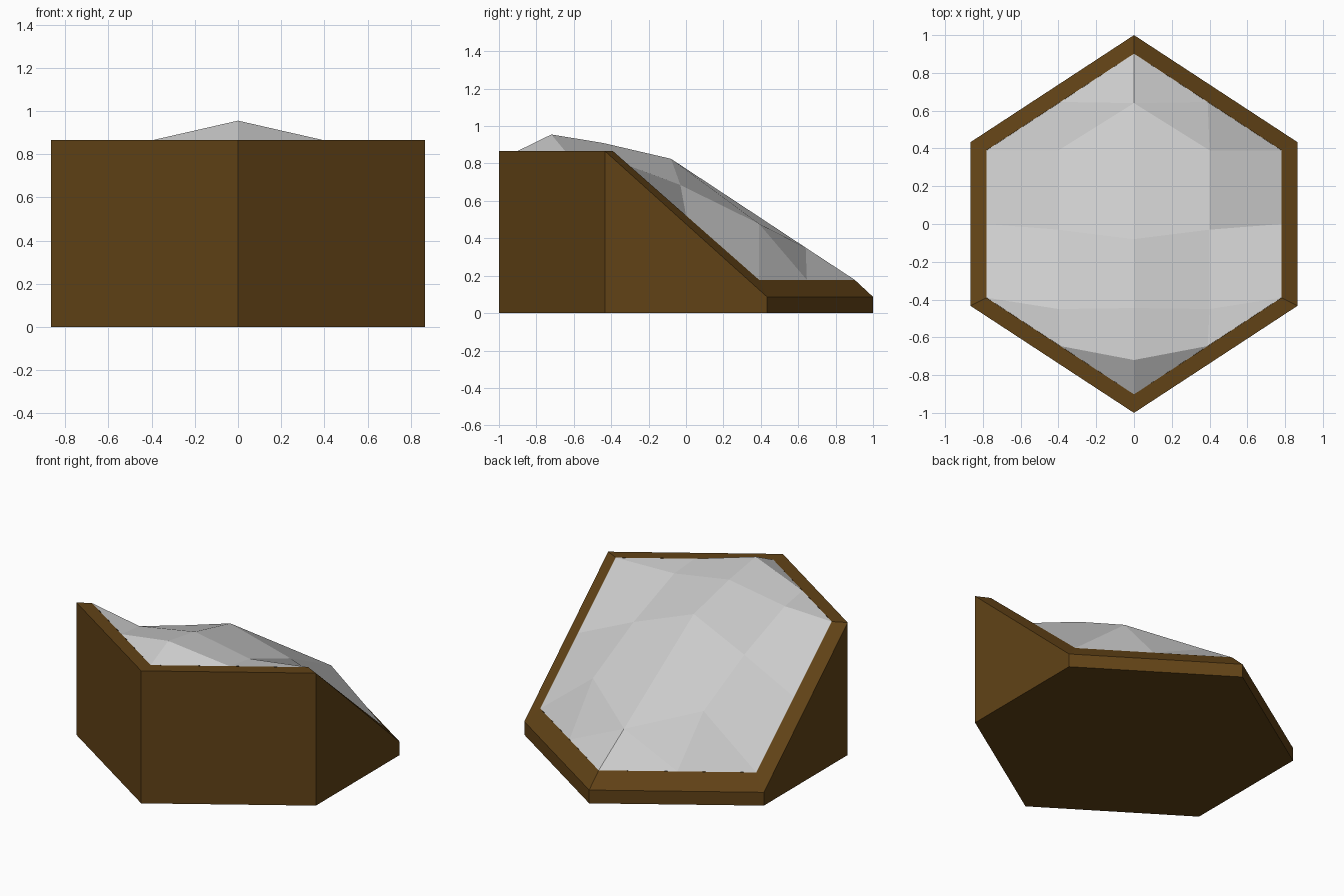
import bpy

if "Cube" in bpy.data.objects:
    bpy.data.objects.remove(bpy.data.objects["Cube"])

HEX = [(0, -1), (.866, -.433), (.866, .433), (0, 1), (-.866, .433), (-.866, -.433)]


def make(name, verts, faces):
    mesh = bpy.data.meshes.new(name)
    mesh.from_pydata(verts, [], faces)
    mesh.validate()
    obj = bpy.data.objects.new(name, mesh)
    bpy.context.collection.objects.link(obj)
    return obj


def ring(scale, high, low):
    # hexagon outline, tall at the front and low at the back
    return [(x * scale, y * scale, high if y < 0 else low) for x, y in HEX]


# Sloped hexagonal base with a narrow rim around the top
verts = ring(1, 0, 0) + ring(1, .866, .087) + ring(.902, .866, .178)
faces = [tuple(reversed(range(6)))]
for level in (0, 6):
    for i in range(6):
        j = (i + 1) % 6
        faces.append((level + i, level + j, level + j + 6, level + i + 6))
base = make("hex_base", verts, faces)
brown = bpy.data.materials.new("brown_earth")
brown.diffuse_color = (.12, .055, .008, 1)
brown.use_nodes = True
brown.node_tree.nodes["Principled BSDF"].inputs["Base Color"].default_value = brown.diffuse_color
base.data.materials.append(brown)

# Faceted slope surface: right half as three columns, mirrored to the left
points = {
    "A": (0, -.902, .866), "B": (0, -.72, .955), "C": (0, -.445, .91),
    "D": (0, -.08, .825), "E": (0, .64, .35), "F": (0, .902, .178),
    "a": (.39, -.646, .866), "b": (.4, -.45, .842), "c": (.4, -.03, .685),
    "d": (.4, .39, .478), "e": (.39, .646, .178),
    "p": (.781, -.39, .866), "q": (.781, 0, .522), "r": (.781, .39, .178),
}
keys = list(points)
patches = "AaB BabC CbcD DcdE Ede EeF apb bpqc cqrd dre".split()
slope = make("slope_surface", list(points.values()),
             [[keys.index(k) for k in patch] for patch in patches])
mirror = slope.modifiers.new("mirror", "MIRROR")
mirror.use_clip = True
